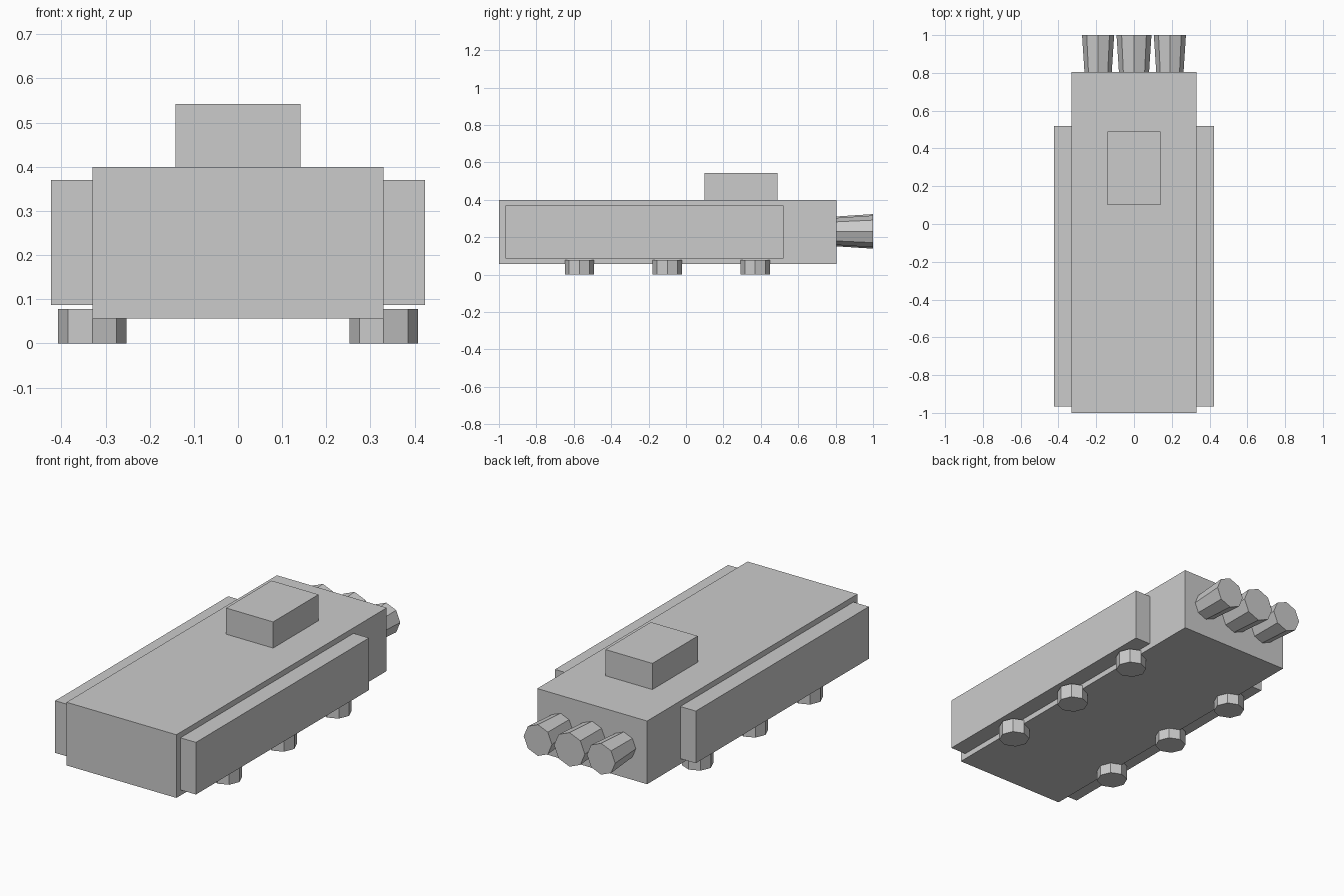
import bpy
import math

if "Cube" in bpy.data.objects:
    bpy.data.objects.remove(bpy.data.objects["Cube"])


def box(name, x, y, z):
    """Box spanning the given (min, max) ranges."""
    spans = (x, y, z)
    bpy.ops.mesh.primitive_cube_add(size=1, location=[(a + b) / 2 for a, b in spans])
    ob = bpy.context.object
    ob.name = name
    ob.scale = [b - a for a, b in spans]
    bpy.ops.object.transform_apply(location=False, rotation=False, scale=True)
    return ob


def octagon(name, r1, r2, depth, loc, rot=(0, 0, 0)):
    """Eight-sided, optionally tapered cylinder."""
    bpy.ops.mesh.primitive_cone_add(vertices=8, radius1=r1, radius2=r2,
                                    depth=depth, location=loc, rotation=rot)
    bpy.context.object.name = name


# Main hull and raised cabin
box("hull", (-0.33, 0.33), (-1.0, 0.805), (0.057, 0.40))
box("cabin", (-0.141, 0.141), (0.10, 0.49), (0.40, 0.542))

for side, label in ((-1, "left"), (1, "right")):
    # Side panel
    box(f"side_panel_{label}", sorted((side * 0.33, side * 0.423)),
        (-0.965, 0.52), (0.087, 0.37))
    # Landing feet
    for i, y in enumerate((-0.57, -0.10, 0.37)):
        octagon(f"foot_{label}_{i + 1}", 0.078, 0.078, 0.078, (side * 0.33, y, 0.039))

# Rear nozzles, flaring backwards, with a larger centre one
for label, x, r in (("left", -0.19, 0.085), ("centre", 0, 0.0925), ("right", 0.19, 0.085)):
    octagon(f"nozzle_{label}", r - 0.013, r, 0.20, (x, 0.90, 0.231),
            (math.radians(-90), 0, 0))
